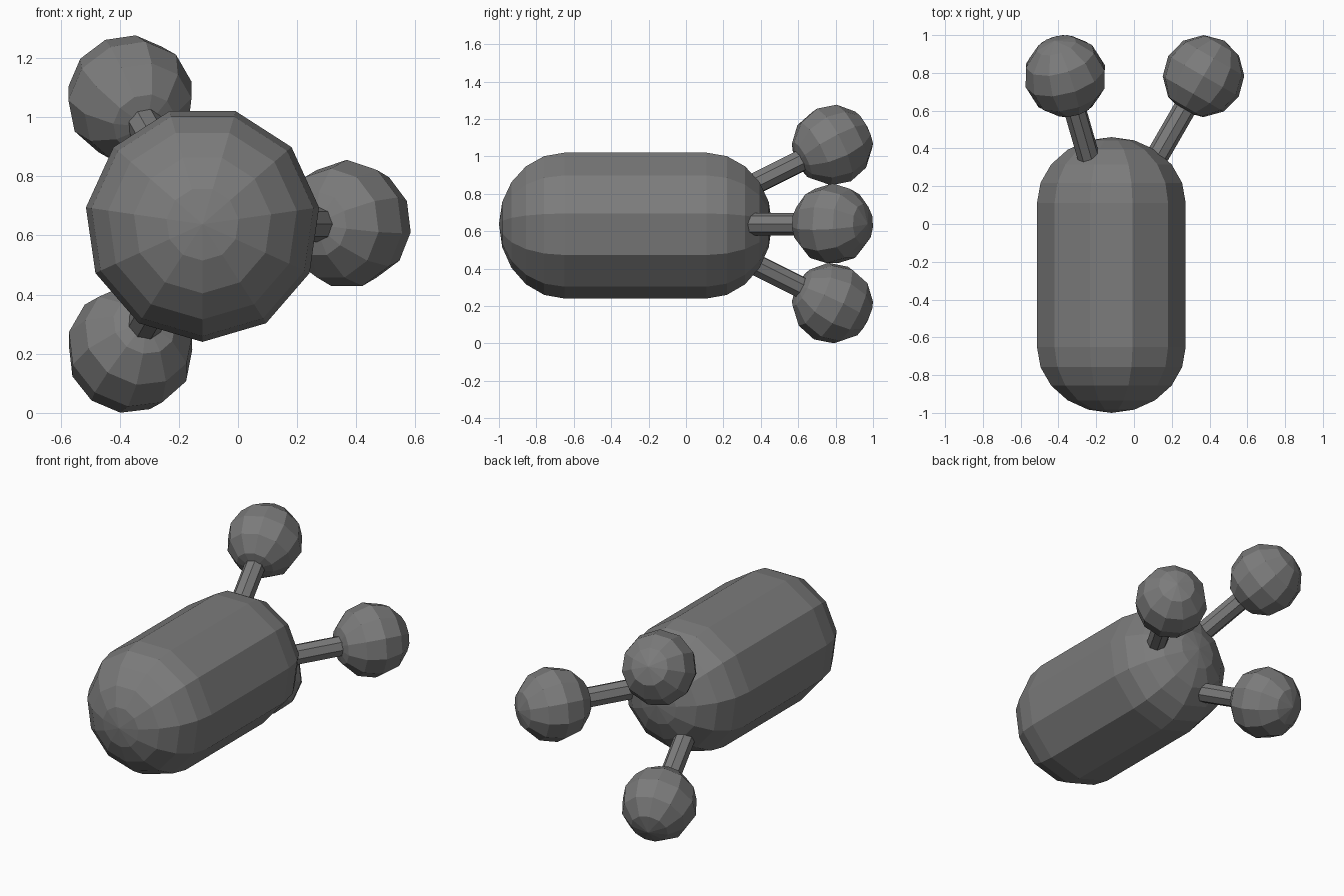
import bpy, bmesh, math
from mathutils import Vector, Matrix

if "Cube" in bpy.data.objects:
    bpy.data.objects.remove(bpy.data.objects["Cube"], do_unlink=True)

GREY = (0.2, 0.2, 0.2, 1)
grey = bpy.data.materials.new("dark grey")
grey.use_nodes = True
grey.diffuse_color = GREY
grey.node_tree.nodes["Principled BSDF"].inputs["Base Color"].default_value = GREY

AXIS = Vector((-0.12, 0, 0.638))   # long axis of the body
SIDES = 11


def add_object(name, bm):
    bmesh.ops.recalc_face_normals(bm, faces=bm.faces)
    mesh = bpy.data.meshes.new(name)
    bm.to_mesh(mesh)
    bm.free()
    mesh.materials.append(grey)
    obj = bpy.data.objects.new(name, mesh)
    bpy.context.collection.objects.link(obj)
    return obj


def capsule(radius, front, back, depth, steps):
    """Rounded cylinder along y, one vertex pointing straight down."""
    bm = bmesh.new()
    half = [i * math.pi / 2 / steps for i in range(1, steps + 1)]
    stations = [(front - depth * math.cos(a), radius * math.sin(a)) for a in half]
    stations += [(back + depth * math.cos(a), radius * math.sin(a)) for a in reversed(half)]
    rings = []
    for y, r in stations:
        turns = [2 * math.pi * k / SIDES for k in range(SIDES)]
        rings.append([bm.verts.new((r * math.sin(t), y, -r * math.cos(t))) for t in turns])
    poles = [bm.verts.new((0, front - depth, 0)), bm.verts.new((0, back + depth, 0))]
    for k in range(SIDES):
        n = (k + 1) % SIDES
        for a, b in zip(rings, rings[1:]):
            bm.faces.new((a[k], a[n], b[n], b[k]))
        bm.faces.new((poles[0], rings[0][n], rings[0][k]))
        bm.faces.new((poles[1], rings[-1][k], rings[-1][n]))
    return bm


# Body
body = add_object("body", capsule(0.398, -0.65, 0.11, 0.35, 5))
body.location = AXIS

# Three stalks with ball ends, spread evenly around the body axis
tilt = math.radians(30)
outward = Vector((math.sin(tilt), math.cos(tilt), 0))
ball_centre = Vector((0.488, 0.783, 0))
frame = Matrix((Vector((0, 0, 1)).cross(outward), (0, 0, 1), outward)).transposed().to_4x4()

for name, angle in (("left", 0), ("upper", -120), ("lower", 120)):
    place = Matrix.Translation(AXIS) @ Matrix.Rotation(math.radians(angle), 4, 'Y')

    bm = bmesh.new()
    bmesh.ops.create_cone(bm, cap_ends=True, segments=8, radius1=0.06, radius2=0.06, depth=0.5)
    bm.transform(place @ Matrix.Translation(ball_centre - outward * 0.35) @ frame)
    add_object(name + "_stalk", bm)

    bm = bmesh.new()
    bmesh.ops.create_uvsphere(bm, u_segments=SIDES, v_segments=6, radius=0.2175)
    bm.transform(place @ Matrix.Translation(ball_centre) @ frame)
    add_object(name + "_ball", bm)
